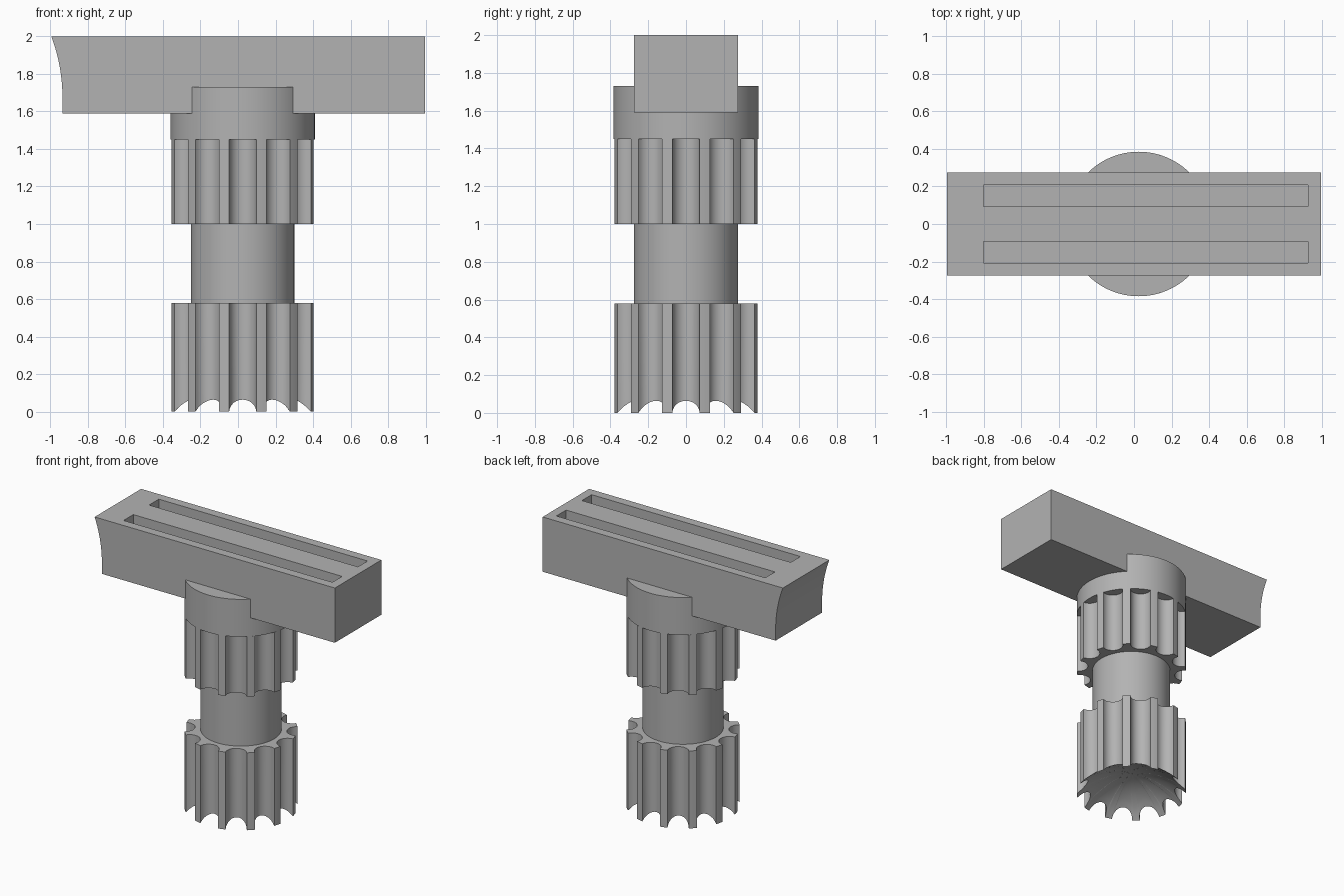
import bpy, bmesh
from math import sin, cos, pi, sqrt, asin
from mathutils import Vector

cube = bpy.data.objects.get("Cube")
if cube:
    bpy.data.objects.remove(cube, do_unlink=True)

grey = bpy.data.materials.new("plain grey")
grey.use_nodes = True
GREY = (0.45, 0.45, 0.45, 1)
grey.diffuse_color = GREY
grey.node_tree.nodes["Principled BSDF"].inputs["Base Color"].default_value = GREY

AXIS_X = 0.025      # the column sits slightly off the bar's middle
R = 0.385           # collar and ridge radius
NECK_R = 0.275
GROOVE_R = 0.073
GROOVES = 12
DISH_R = 0.53       # sphere radius of the hollow underside


def make_object(name, bm):
    bmesh.ops.recalc_face_normals(bm, faces=bm.faces)
    mesh = bpy.data.meshes.new(name)
    bm.to_mesh(mesh)
    bm.free()
    mesh.materials.append(grey)
    obj = bpy.data.objects.new(name, mesh)
    bpy.context.collection.objects.link(obj)
    return obj


def smooth(obj):
    bpy.ops.object.select_all(action='DESELECT')
    obj.select_set(True)
    bpy.context.view_layer.objects.active = obj
    bpy.ops.object.shade_smooth_by_angle(angle=pi / 6)


def loft(name, rings):
    """Skin a stack of rings and cap both ends."""
    bm = bmesh.new()
    loops = [[bm.verts.new(p) for p in ring] for ring in rings]
    for a, b in zip(loops, loops[1:]):
        for i in range(len(a)):
            j = (i + 1) % len(a)
            bm.faces.new((a[i], a[j], b[j], b[i]))
    bm.faces.new(loops[0])
    bm.faces.new(loops[-1])
    return make_object(name, bm)


def circle(r, z, n=96):
    return [Vector((AXIS_X + r * cos(2 * pi * i / n), r * sin(2 * pi * i / n), z))
            for i in range(n)]


def fluted_outline():
    """Circle with round grooves cut into it, as flat points about the origin."""
    pts = []
    half = 2 * asin(GROOVE_R / (2 * R))       # half angle of a groove mouth
    sweep = pi / 2 - half / 2                 # where the groove meets the rim
    step = 2 * pi / GROOVES
    for k in range(GROOVES):
        a = k * step
        for i in range(13):
            t = a + pi - sweep * (i / 6 - 1) * -1
            pts.append((R * cos(a) + GROOVE_R * cos(-t + 2 * a),
                        R * sin(a) + GROOVE_R * sin(-t + 2 * a)))
        for i in range(1, 4):
            t = a + half + (step - 2 * half) * i / 4
            pts.append((R * cos(t), R * sin(t)))
    return pts


def dish(r):
    return max(0, sqrt(DISH_R ** 2 - r * r) - sqrt(DISH_R ** 2 - R * R))


outline = fluted_outline()


def fluted_ring(z, scale=1.0):
    ring = []
    for x, y in outline:
        x, y = x * scale, y * scale
        h = dish(sqrt(x * x + y * y)) if z is None else z
        ring.append(Vector((AXIS_X + x, y, h)))
    return ring


# Column: fluted foot with a hollow underside, neck, fluted upper drum, collar
foot_rings = [fluted_ring(None, s) for s in (0.02, 0.2, 0.4, 0.6, 0.8, 0.9, 1)]
column = [
    loft("fluted_foot", foot_rings + [fluted_ring(0.58)]),
    loft("neck", [circle(NECK_R, 0.5), circle(NECK_R, 1.1)]),
    loft("fluted_drum", [fluted_ring(1.0), fluted_ring(1.45)]),
    loft("collar", [circle(R, 1.45), circle(R, 1.73)]),
]
for part in column:
    smooth(part)

# Crossbar: side profile with one scooped end, extruded across
HALF_L, HALF_W, LOW, HIGH = 0.995, 0.275, 1.59, 2.0
SCOOP_R, SCOOP_Z = 0.85, 1.67
profile = [(HALF_L, HIGH), (HALF_L, LOW), (-0.935, LOW)]
for i in range(17):
    z = SCOOP_Z + (HIGH - SCOOP_Z) * i / 16
    sag = SCOOP_R - sqrt(SCOOP_R ** 2 - (z - SCOOP_Z) ** 2)
    profile.append((-0.935 - sag * 0.06 / 0.0667, z))
bar = loft("crossbar", [[Vector((x, y, z)) for x, z in profile]
                        for y in (-HALF_W, HALF_W)])

# Two long slots sunk into the top of the crossbar
for side in (-1, 1):
    bm = bmesh.new()
    bmesh.ops.create_cube(bm, size=1)
    for v in bm.verts:
        v.co = Vector((0.063 + v.co.x * 1.73, side * 0.151 + v.co.y * 0.115,
                       HIGH + v.co.z * 0.4))
    cutter = make_object("slot_cutter", bm)
    cutter.hide_render = True
    mod = bar.modifiers.new("slot", 'BOOLEAN')
    mod.operation = 'DIFFERENCE'
    mod.solver = 'EXACT'
    mod.object = cutter
    bpy.ops.object.select_all(action='DESELECT')
    bar.select_set(True)
    bpy.context.view_layer.objects.active = bar
    bpy.ops.object.modifier_apply(modifier=mod.name)
    bpy.data.objects.remove(cutter, do_unlink=True)
smooth(bar)
